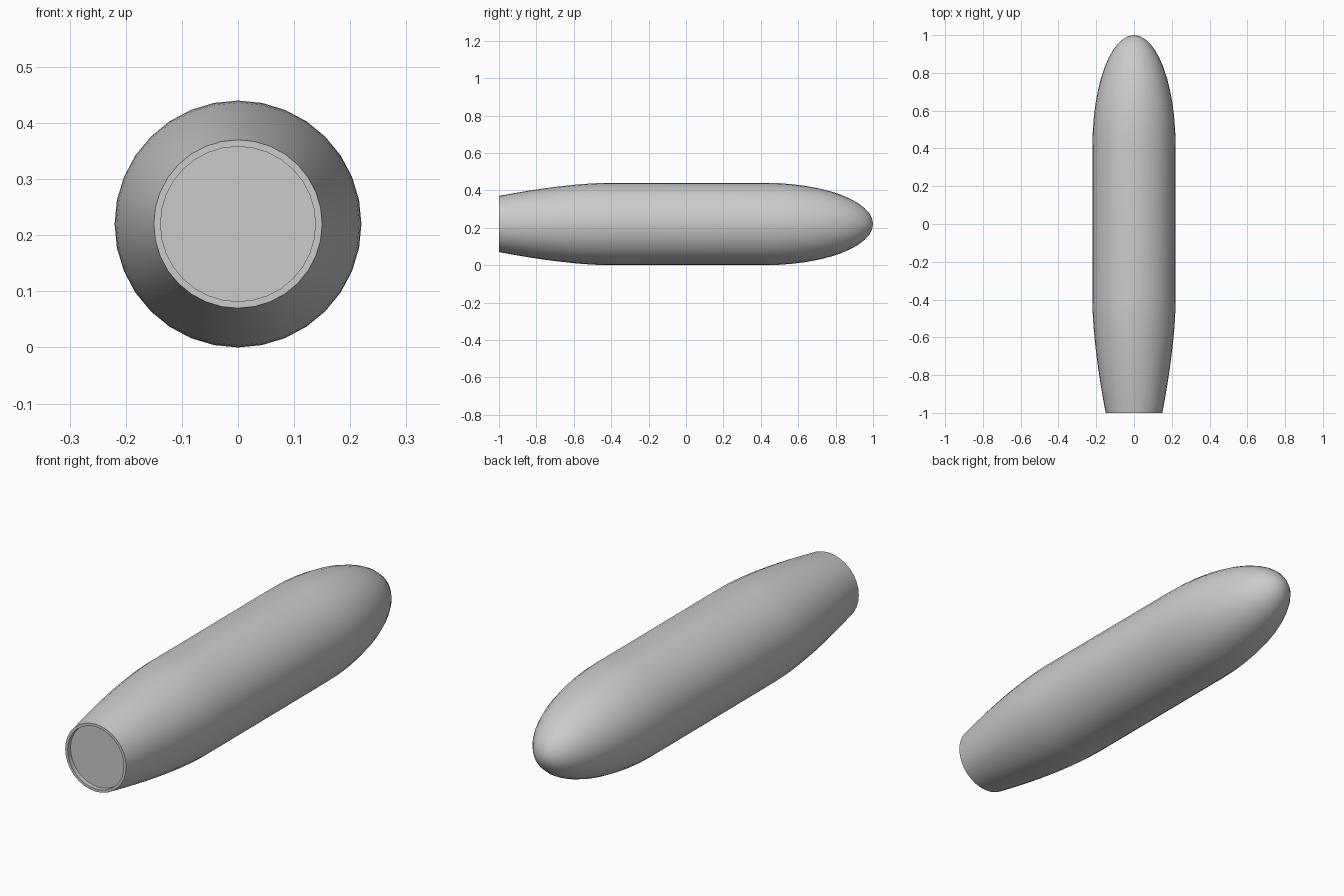
import bpy, bmesh
from math import sin, cos, pi, sqrt

cube = bpy.data.objects.get("Cube")
if cube:
    bpy.data.objects.remove(cube)

RADIUS, TAIL_RADIUS, RIM_RADIUS = 0.22, 0.15, 0.138
SHOULDER = 0.42          # half length of the straight middle
TAPER = 1 - SHOULDER
SIDES, STEPS = 32, 12

grey = bpy.data.materials.new("plain grey")
grey.use_nodes = True
colour = (0.6, 0.6, 0.6, 1)
grey.diffuse_color = colour
grey.node_tree.nodes["Principled BSDF"].inputs["Base Color"].default_value = colour

# Profile (radius, y): recessed tail opening, tapered tail, straight body, elliptical nose
profile = [(RIM_RADIUS, -0.98), (RIM_RADIUS, -1)]
for i in range(STEPS + 1):
    t = 1 - i / STEPS
    profile.append((RADIUS - (RADIUS - TAIL_RADIUS) * t ** 1.6, -SHOULDER - TAPER * t))
for i in range(STEPS):
    a = pi / 2 * i / STEPS
    profile.append((RADIUS * cos(a), SHOULDER + TAPER * sin(a)))

# Hull: rings joined along the length, closed by the recessed disc and the nose tip
bm = bmesh.new()
rings = []
for r, y in profile:
    rings.append([bm.verts.new((r * sin(2 * pi * k / SIDES), y,
                                RADIUS + r * cos(2 * pi * k / SIDES)))
                  for k in range(SIDES)])
for a, b in zip(rings, rings[1:]):
    for k in range(SIDES):
        n = (k + 1) % SIDES
        bm.faces.new((a[k], a[n], b[n], b[k]))
bm.faces.new(rings[0])
tip = bm.verts.new((0, 1, RADIUS))
for k in range(SIDES):
    bm.faces.new((rings[-1][k], rings[-1][(k + 1) % SIDES], tip))
bmesh.ops.recalc_face_normals(bm, faces=bm.faces)

mesh = bpy.data.meshes.new("hull")
bm.to_mesh(mesh)
bm.free()
mesh.materials.append(grey)
hull = bpy.data.objects.new("hull", mesh)
bpy.context.collection.objects.link(hull)

bpy.context.view_layer.objects.active = hull
hull.select_set(True)
bpy.ops.object.shade_smooth_by_angle(angle=pi / 6)
